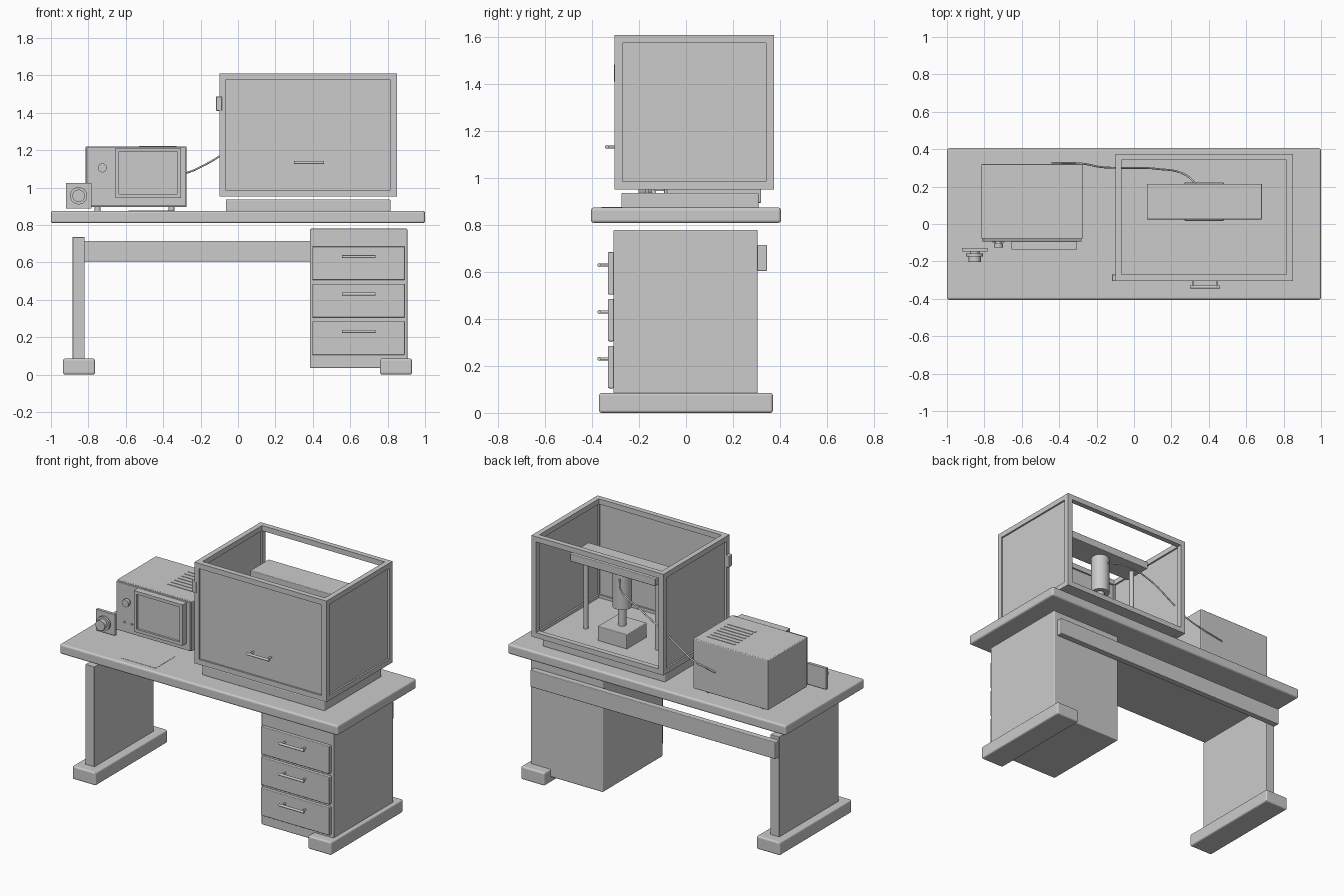
import bpy
import math
from mathutils import Vector

cube = bpy.data.objects.get("Cube")
if cube:
    bpy.data.objects.remove(cube, do_unlink=True)

grey = bpy.data.materials.new("light_grey")
grey.use_nodes = True
grey.diffuse_color = (0.6, 0.6, 0.6, 1)
grey.node_tree.nodes["Principled BSDF"].inputs["Base Color"].default_value = (0.6, 0.6, 0.6, 1)


def finish(name, bevel=0):
    ob = bpy.context.object
    ob.name = name
    ob.data.materials.append(grey)
    if bevel:
        mod = ob.modifiers.new("soft_edges", "BEVEL")
        mod.width = bevel
        mod.segments = 3
    return ob


def box(name, x, y, z, bevel=0):
    """Box from (min, max) ranges on each axis."""
    bpy.ops.mesh.primitive_cube_add(size=1)
    ob = finish(name, bevel)
    ob.location = [(a + b) / 2 for a, b in (x, y, z)]
    for v in ob.data.vertices:
        v.co = [c * (b - a) for c, (a, b) in zip(v.co, (x, y, z))]
    return ob


def rod(name, start, end, radius, sides=32):
    """Cylinder between two points."""
    a, b = Vector(start), Vector(end)
    bpy.ops.mesh.primitive_cylinder_add(vertices=sides, radius=radius,
                                        depth=(b - a).length, location=(a + b) / 2)
    ob = finish(name)
    ob.rotation_euler = (b - a).to_track_quat("Z", "Y").to_euler()
    bpy.ops.object.shade_smooth_by_angle(angle=math.radians(40))
    return ob


def handle(name, x, y, z, half, reach):
    """Pull bar on two posts, standing out from a front at depth y."""
    rod(name + "_bar", (x - half, y - reach, z), (x + half, y - reach, z), 0.008, 16)
    for s in (-1, 1):
        px = x + s * half * 0.8
        rod(name + "_post", (px, y, z), (px, y - reach, z), 0.006, 12)


# Desk
box("desk_top", (-1, 1), (-0.405, 0.405), (0.81, 0.875), 0.012)
box("left_foot", (-0.935, -0.765), (-0.37, 0.37), (0, 0.085), 0.01)
box("right_foot", (0.76, 0.93), (-0.37, 0.37), (0, 0.085), 0.01)
box("left_leg", (-0.885, -0.82), (-0.305, 0.305), (0.08, 0.735), 0.003)
box("rear_beam", (-0.885, 0.88), (0.305, 0.345), (0.605, 0.715), 0.004)
box("drawer_cabinet", (0.385, 0.905), (-0.31, 0.305), (0.035, 0.78), 0.006)
for i in range(3):
    z = 0.195 + 0.2 * i
    box("drawer_front", (0.397, 0.89), (-0.332, -0.308), (z - 0.09, z + 0.09), 0.004)
    handle("drawer_handle", 0.645, -0.33, z + 0.035, 0.09, 0.04)
box("desk_mat", (-0.585, -0.34), (-0.36, -0.16), (0.874, 0.8765))

# Enclosure frame: bars along each axis, joined at the corners
X, Y, Z = (-0.1, 0.85), (-0.305, 0.375), (0.952, 1.61)
t = 0.034


def ends(span):
    return ((span[0], span[0] + t), (span[1] - t, span[1]))


box("enclosure_base", (-0.065, 0.815), (-0.275, 0.31), (0.872, 0.937), 0.006)
for xr in ends(X):
    for yr in ends(Y):
        box("frame_upright", xr, yr, Z)
    for zr in ends(Z):
        box("frame_side_rail", xr, (Y[0] + t, Y[1] - t), zr)
for yr in ends(Y):
    for zr in ends(Z):
        box("frame_cross_rail", (X[0] + t, X[1] - t), yr, zr)

# Enclosure panels; the top and the back stay open
inner = [(a + t - 0.002, b - t + 0.002) for a, b in (X, Y, Z)]
box("front_panel", inner[0], (-0.294, -0.282), inner[2])
box("left_panel", (0.827, 0.839), inner[1], inner[2])
box("right_panel", (-0.089, -0.077), inner[1], inner[2])
box("enclosure_floor", inner[0], inner[1], (0.955, 0.967))
handle("enclosure_handle", 0.38, -0.292, 1.133, 0.08, 0.045)
box("latch", (-0.118, -0.085), (-0.306, -0.27), (1.41, 1.487), 0.004)

# Instrument inside the enclosure
box("overhead_shelf", (0.07, 0.685), (0.025, 0.215), (1.425, 1.475), 0.004)
for px in (0.12, 0.636):
    rod("shelf_post", (px, 0.12, 0.96), (px, 0.12, 1.43), 0.015, 20)
rod("instrument_body", (0.375, 0.12, 1.18), (0.375, 0.12, 1.43), 0.057)
rod("instrument_neck", (0.375, 0.12, 1.05), (0.375, 0.12, 1.19), 0.026)
box("sample_stage", (0.27, 0.48), (0.017, 0.222), (0.965, 1.06), 0.004)

# Display unit
box("display_unit_body", (-0.815, -0.275), (-0.08, 0.32), (0.895, 1.22), 0.005)
box("display_unit_front", (-0.81, -0.28), (-0.093, -0.078), (0.9, 1.215), 0.003)
for fx in (-0.75, -0.355):
    for fy in (-0.03, 0.27):
        rod("display_unit_foot", (fx, fy, 0.873), (fx, fy, 0.9), 0.016, 20)
bx, bz, w = (-0.655, -0.305), (0.945, 1.212), 0.02
for xr in ((bx[0], bx[0] + w), (bx[1] - w, bx[1])):
    box("screen_bezel_side", xr, (-0.136, -0.09), bz)
for zr in ((bz[0], bz[0] + w), (bz[1] - w, bz[1])):
    box("screen_bezel_rail", (bx[0] + w, bx[1] - w), (-0.136, -0.09), zr)
box("screen", (bx[0] + w, bx[1] - w), (-0.122, -0.09), (bz[0] + w, bz[1] - w))
rod("display_knob_collar", (-0.725, -0.09, 1.105), (-0.725, -0.108, 1.105), 0.016)
rod("display_knob", (-0.725, -0.105, 1.105), (-0.725, -0.126, 1.105), 0.024)
for px in (-0.75, -0.698):
    rod("display_button", (px, -0.09, 0.965), (px, -0.1, 0.965), 0.006, 16)
for i in range(7):
    y = 0.04 + i * 0.035
    box("vent_slat", (-0.53, -0.33), (y - 0.006, y + 0.006), (1.219, 1.223))

# Control dial on a small upright plate
box("dial_plate", (-0.92, -0.783), (-0.147, -0.127), (0.887, 1.025), 0.002)
rod("dial_stem", (-0.852, -0.14, 0.956), (-0.852, -0.165, 0.956), 0.025)
rod("dial_rim", (-0.852, -0.158, 0.956), (-0.852, -0.174, 0.956), 0.046)
rod("dial_knob", (-0.852, -0.17, 0.956), (-0.852, -0.202, 0.956), 0.033)

# Cable from the instrument to the rear of the display unit
path = [(0.36, 0.17, 1.38), (0.28, 0.26, 1.35), (0.12, 0.295, 1.29), (-0.06, 0.3, 1.19),
        (-0.18, 0.305, 1.12), (-0.27, 0.322, 1.08), (-0.44, 0.328, 1.045)]
curve = bpy.data.curves.new("signal_cable", "CURVE")
curve.dimensions = "3D"
curve.bevel_depth = 0.005
curve.bevel_resolution = 2
curve.use_fill_caps = True
spline = curve.splines.new("BEZIER")
spline.bezier_points.add(len(path) - 1)
for p, co in zip(spline.bezier_points, path):
    p.co = co
    p.handle_left_type = p.handle_right_type = "AUTO"
curve.materials.append(grey)
bpy.context.collection.objects.link(bpy.data.objects.new("signal_cable", curve))
